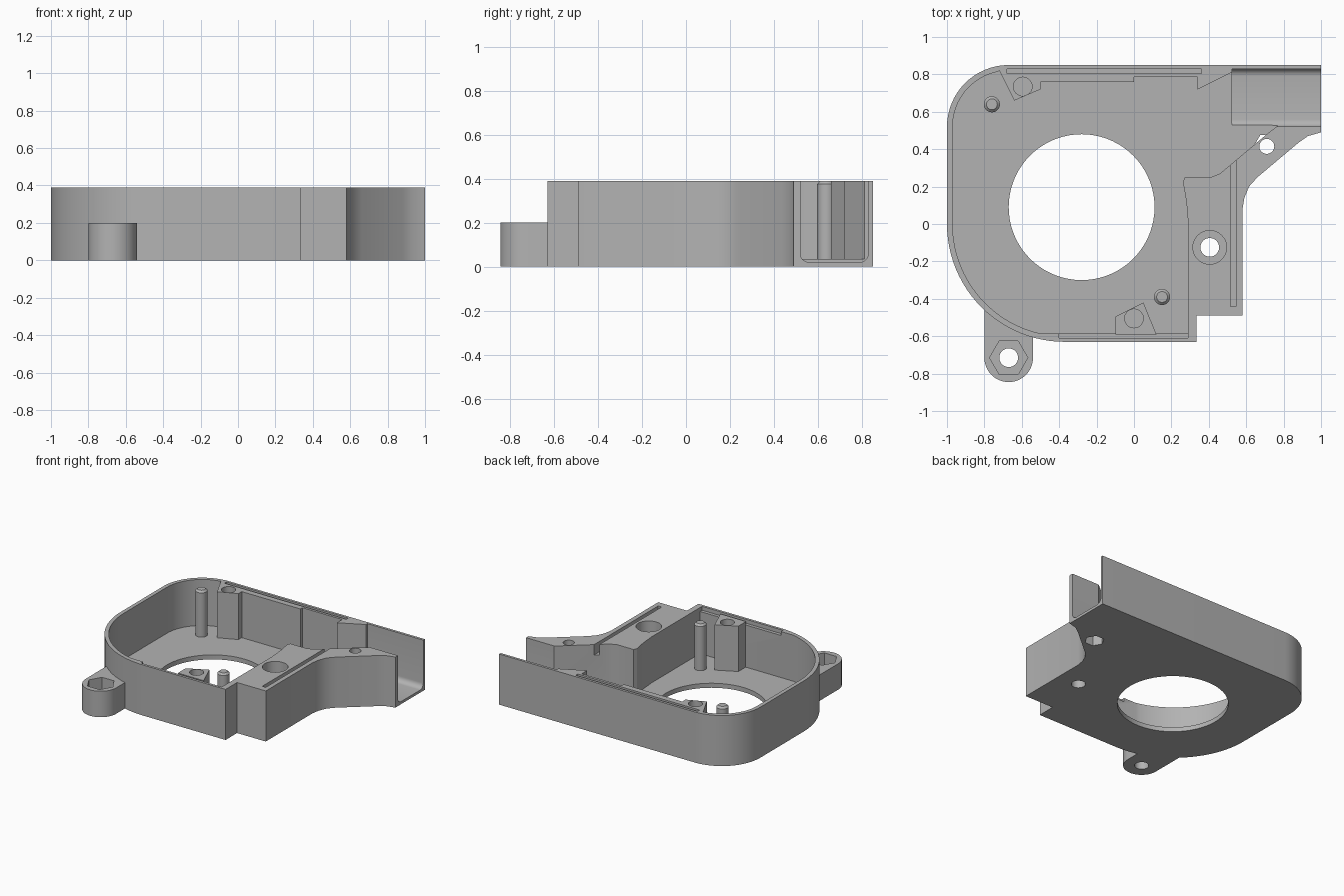
import bpy, bmesh
from math import sin, cos, pi, radians

old = bpy.data.objects.get("Cube")
if old:
    bpy.data.objects.remove(old)

grey = bpy.data.materials.new("plain grey")
grey.use_nodes = True
grey.diffuse_color = (0.45, 0.45, 0.45, 1)
grey.node_tree.nodes["Principled BSDF"].inputs["Base Color"].default_value = grey.diffuse_color

HEIGHT, FLOOR = 0.39, 0.035
ABOVE = HEIGHT + 0.1


def arc(cx, cy, r, start, end, steps=16):
    angles = [radians(start + (end - start) * i / steps) for i in range(steps + 1)]
    return [(cx + r * cos(a), cy + r * sin(a)) for a in angles]


def circle(cx, cy, r, sides=40):
    return [(cx + r * cos(2 * pi * i / sides), cy + r * sin(2 * pi * i / sides)) for i in range(sides)]


def rect(x0, x1, y0, y1):
    return [(x0, y0), (x1, y0), (x1, y1), (x0, y1)]


def solid(name, points, low, high, along_x=False, tip=0):
    """Extrude a closed outline along z, or a (y, z) outline along x; tip chamfers the top."""
    bm = bmesh.new()
    place = (lambda p, d: (d, p[0], p[1])) if along_x else (lambda p, d: (p[0], p[1], d))
    face = bm.faces.new([bm.verts.new(place(p, low)) for p in points])
    extruded = bmesh.ops.extrude_face_region(bm, geom=[face])["geom"]
    axis = (high - low, 0, 0) if along_x else (0, 0, high - low)
    bmesh.ops.translate(bm, vec=axis, verts=[v for v in extruded if isinstance(v, bmesh.types.BMVert)])
    if tip:
        top = [e for e in bm.edges if all(abs(v.co.z - high) < 1e-5 for v in e.verts)]
        bmesh.ops.bevel(bm, geom=top, offset=tip, segments=1, affect='EDGES')
    bmesh.ops.recalc_face_normals(bm, faces=bm.faces)
    mesh = bpy.data.meshes.new(name)
    bm.to_mesh(mesh)
    bm.free()
    mesh.materials.append(grey)
    obj = bpy.data.objects.new(name, mesh)
    bpy.context.collection.objects.link(obj)
    return obj


def select(obj):
    bpy.ops.object.select_all(action='DESELECT')
    obj.select_set(True)
    bpy.context.view_layer.objects.active = obj


def cut(obj, points, low, high, along_x=False):
    cutter = solid("cutter", points, low, high, along_x)
    cutter.hide_render = True
    mod = obj.modifiers.new("cut", 'BOOLEAN')
    mod.operation, mod.solver, mod.object = 'DIFFERENCE', 'EXACT', cutter
    select(obj)
    bpy.ops.object.modifier_apply(modifier=mod.name)
    bpy.data.objects.remove(cutter)


def smooth(obj):
    select(obj)
    bpy.ops.object.shade_smooth_by_angle(angle=radians(30))


# Housing: outer outline with the side outlet
outline = [(1, 0.85)]
outline += arc(-0.67, 0.52, 0.33, 90, 180)
outline += arc(-0.37, 0, 0.63, 180, 270, 24)
outline += [(0.335, -0.63), (0.335, -0.49), (0.58, -0.49), (0.58, 0.08), (0.59, 0.14),
            (0.615, 0.2), (0.66, 0.25), (0.88, 0.435), (0.93, 0.47), (1, 0.49)]
housing = solid("housing", outline, 0, HEIGHT)

# Inner chamber with the tongue, stepped back wall and corner boss
chamber = [(0.29, -0.585), (0.29, 0), (0.28, 0.12), (0.262, 0.225), (0.272, 0.25),
           (0.41, 0.25), (0.46, 0.27), (0.71, 0.48), (0.77, 0.527), (0.53, 0.535),
           (0.53, 0.815), (0.34, 0.72), (0.34, 0.785), (0, 0.785), (0, 0.76),
           (-0.5, 0.76), (-0.5, 0.72), (-0.64, 0.66), (-0.72, 0.82)]
chamber += arc(-0.67, 0.52, 0.3, 101, 180)
chamber += arc(-0.37, 0, 0.6, 180, 257, 24)
cut(housing, chamber, FLOOR, ABOVE)

# Outlet channel with rounded lower corners
channel = [(0.83, ABOVE), (0.52, ABOVE)]
channel += arc(0.56, 0.06, 0.04, 180, 270, 6) + arc(0.79, 0.06, 0.04, 270, 360, 6)
cut(housing, channel, 0.523, 1.1, along_x=True)

# Air intake
cut(housing, circle(-0.28, 0.09, 0.39, 72), -0.1, 0.2)

# Sealing grooves in the rim
cut(housing, rect(-0.68, 0.36, 0.805, 0.83), HEIGHT - 0.05, ABOVE)
cut(housing, rect(0.515, 0.545, -0.44, 0.36), HEIGHT - 0.08, ABOVE)
cut(housing, rect(-0.4, 0.289, -0.61, -0.57), HEIGHT - 0.03, ABOVE)

# Mounting holes, counterbore, nut pocket and corner boss hole
cut(housing, circle(0.405, -0.125, 0.05), -0.1, ABOVE)
cut(housing, circle(0.405, -0.125, 0.09), HEIGHT - 0.15, ABOVE)
cut(housing, circle(0.71, 0.415, 0.04), -0.1, ABOVE)
cut(housing, circle(0.71, 0.415, 0.07, 6), -0.1, 0.12)
cut(housing, circle(-0.595, 0.735, 0.05), 0.2, ABOVE)
smooth(housing)

# Front screw boss
boss = solid("front_screw_boss", [(-0.1, -0.59), (0.12, -0.59), (0.05, -0.42), (-0.1, -0.495)],
             FLOOR - 0.01, HEIGHT - 0.005)
cut(boss, circle(0, -0.505, 0.05), 0.2, ABOVE)
smooth(boss)

# Locating pins
for name, x, y in (("back_pin", -0.76, 0.64), ("front_pin", 0.15, -0.39)):
    smooth(solid(name, circle(x, y, 0.043, 32), FLOOR - 0.01, HEIGHT, tip=0.014))

# Outer mounting tab with nut pocket
tab = solid("mounting_tab", arc(-0.67, -0.715, 0.13, 180, 360, 24) + [(-0.54, -0.602), (-0.8, -0.447)], 0, 0.2)
cut(tab, circle(-0.67, -0.715, 0.05), -0.1, 0.3)
cut(tab, circle(-0.67, -0.715, 0.102, 6), 0.1, 0.3)
smooth(tab)
